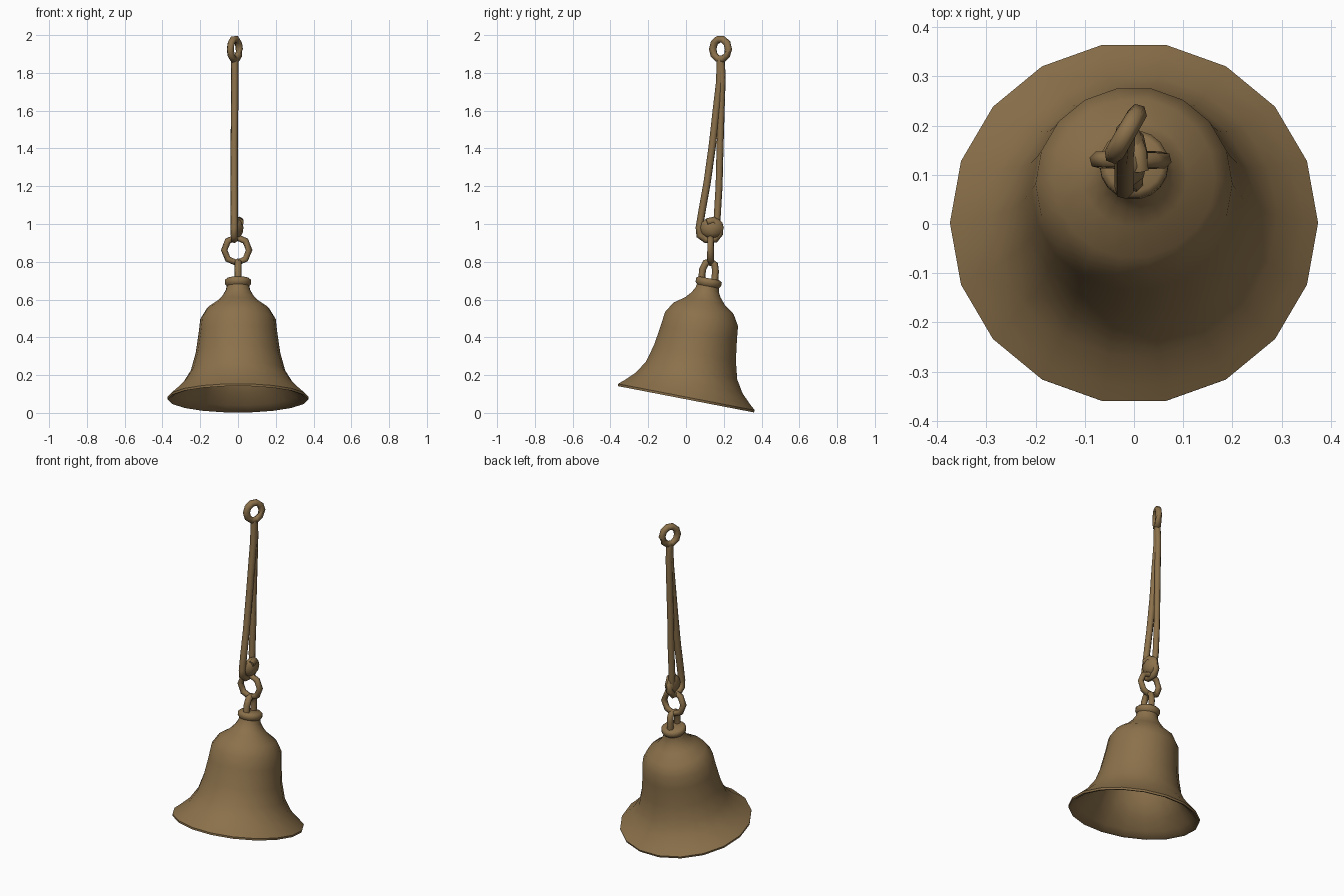
import bpy, bmesh, math
from mathutils import Vector, Matrix

if "Cube" in bpy.data.objects:
    bpy.data.objects.remove(bpy.data.objects["Cube"])

bronze = bpy.data.materials.new("aged bronze")
bronze.diffuse_color = (0.26, 0.165, 0.07, 1)
bronze.use_nodes = True
bronze.node_tree.nodes["Principled BSDF"].inputs["Base Color"].default_value = bronze.diffuse_color


def finish(name, bm, angle=50):
    bmesh.ops.recalc_face_normals(bm, faces=bm.faces)
    me = bpy.data.meshes.new(name)
    bm.to_mesh(me)
    bm.free()
    ob = bpy.data.objects.new(name, me)
    bpy.context.collection.objects.link(ob)
    me.materials.append(bronze)
    bpy.ops.object.select_all(action='DESELECT')
    ob.select_set(True)
    bpy.context.view_layer.objects.active = ob
    bpy.ops.object.shade_smooth_by_angle(angle=math.radians(angle))
    return ob


def lathe(name, profile, sides):
    """Spin an (r, z) profile around z."""
    bm = bmesh.new()
    vs = [bm.verts.new((r, 0, z)) for r, z in profile]
    es = [bm.edges.new(p) for p in zip(vs, vs[1:])]
    bmesh.ops.spin(bm, geom=vs + es, cent=(0, 0, 0), axis=(0, 0, 1),
                   angle=2 * math.pi, steps=sides, use_duplicate=False)
    bmesh.ops.remove_doubles(bm, verts=bm.verts, dist=0.0005)
    return finish(name, bm)


def tube(name, pts, r, sides=6, closed=False):
    """Sweep a round section along a path, carrying its frame along."""
    pts = [Vector(p) for p in pts]
    n = len(pts)
    bm = bmesh.new()
    rings, u = [], None
    for i, p in enumerate(pts):
        a = pts[i - 1] if (closed or i) else p
        b = pts[(i + 1) % n] if (closed or i < n - 1) else p
        t = (b - a).normalized()
        u = (u - t * u.dot(t)).normalized() if u else t.orthogonal().normalized()
        w = t.cross(u)
        rings.append([bm.verts.new(p + r * (u * math.cos(k * math.tau / sides)
                                            + w * math.sin(k * math.tau / sides)))
                      for k in range(sides)])
    for i in range(n if closed else n - 1):
        A, B = rings[i], rings[(i + 1) % n]
        for k in range(sides):
            j = (k + 1) % sides
            bm.faces.new((A[k], A[j], B[j], B[k]))
    if not closed:
        bm.faces.new(rings[0])
        bm.faces.new(rings[-1])
    return finish(name, bm, 65)


def oval(centre, side, a, b, n):
    """Points of an upright oval whose horizontal direction is side."""
    c, s = Vector(centre), Vector(side).normalized()
    return [c + s * a * math.cos(math.tau * i / n)
            + Vector((0, 0, b * math.sin(math.tau * i / n))) for i in range(n)]


# Bell: outer wall down from the crown flange, then the hollow inside; leaning back
bell = lathe("bell", [
    (0, 0.652), (0.058, 0.652), (0.07, 0.642), (0.07, 0.622), (0.06, 0.61),
    (0.064, 0.59), (0.08, 0.562), (0.108, 0.53), (0.165, 0.49), (0.2, 0.432),
    (0.208, 0.36), (0.224, 0.25), (0.25, 0.155), (0.292, 0.088), (0.345, 0.037),
    (0.374, 0.012), (0.372, 0), (0.355, 0.004), (0.325, 0.03), (0.27, 0.085),
    (0.228, 0.155), (0.203, 0.25), (0.182, 0.42), (0.14, 0.475), (0, 0.5)], 18)
bell.matrix_world = Matrix.Translation((0, 0, 0.072)) @ Matrix.Rotation(-0.191, 4, 'X')

# Eyelet on the crown
tube("crown_eyelet", [(0, 0.082, 0.7), (0, 0.088, 0.76), (0, 0.105, 0.795),
                      (0, 0.132, 0.8), (0, 0.152, 0.785), (0, 0.156, 0.75),
                      (0, 0.152, 0.7)], 0.019)

# Round link through the eyelet
tube("link", oval((-0.007, 0.13, 0.862), (1, 0, 0), 0.066, 0.068, 8), 0.018, closed=True)

# Long cord: down the front strand, under the link, wrapping up into the knot
tube("front_cord", [
    (-0.017, 0.182, 1.87), (-0.017, 0.178, 1.75), (-0.018, 0.16, 1.6),
    (-0.02, 0.14, 1.42), (-0.02, 0.112, 1.22), (-0.02, 0.085, 1.07),
    (-0.02, 0.07, 0.98), (-0.02, 0.073, 0.94), (-0.02, 0.105, 0.918),
    (-0.018, 0.155, 0.92), (-0.012, 0.178, 0.95), (-0.005, 0.178, 0.99),
    (0.008, 0.145, 1.02), (0.012, 0.11, 1.01)], 0.02)
tube("back_cord", [
    (-0.017, 0.186, 1.87), (-0.017, 0.192, 1.78), (-0.018, 0.186, 1.6),
    (-0.02, 0.18, 1.4), (-0.02, 0.175, 1.2), (-0.02, 0.166, 1.05),
    (-0.012, 0.16, 0.97)], 0.019)

# Knot
bm = bmesh.new()
bmesh.ops.create_uvsphere(bm, u_segments=8, v_segments=6, radius=1,
                          matrix=Matrix.Translation((-0.004, 0.138, 0.98))
                          @ Matrix.Diagonal((0.033, 0.062, 0.056, 1)))
finish("knot", bm)

# Hanging loop at the top, turned slightly
tube("hanging_loop", oval((-0.017, 0.183, 1.925), (0.5, 0.87, 0), 0.048, 0.055, 10),
     0.02, closed=True)
